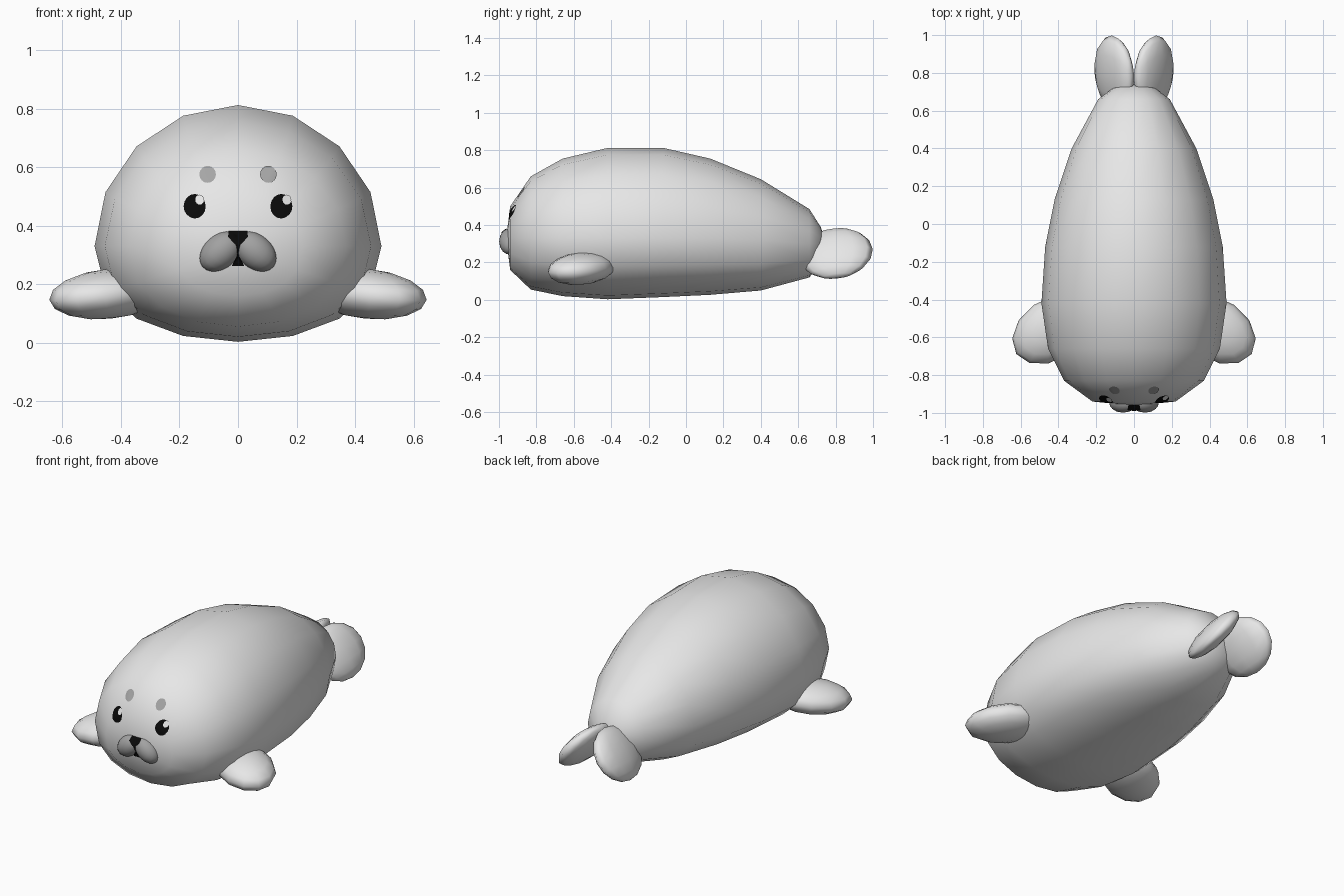
import bpy, bmesh
from math import sin, cos, pi, radians
from mathutils import Matrix, Vector, Euler
from mathutils.bvhtree import BVHTree

cube = bpy.data.objects.get("Cube")
if cube:
    bpy.data.objects.remove(cube, do_unlink=True)


def material(name, value):
    m = bpy.data.materials.new(name)
    m.use_nodes = True
    color = (value, value, value, 1)
    m.diffuse_color = color
    m.node_tree.nodes["Principled BSDF"].inputs["Base Color"].default_value = color
    return m


FUR = material("pale fur", 0.8)
GREY = material("muzzle grey", 0.36)
BROW = material("brow grey", 0.38)
BLACK = material("black", 0.003)


def finish(name, bm, mat, recalc=True):
    if recalc:
        bmesh.ops.recalc_face_normals(bm, faces=bm.faces)
    for f in bm.faces:
        f.smooth = True
    mesh = bpy.data.meshes.new(name)
    bm.to_mesh(mesh)
    bm.free()
    mesh.materials.append(mat)
    obj = bpy.data.objects.new(name, mesh)
    bpy.context.collection.objects.link(obj)
    return obj


def loft_body(rings, nose_tip, tail_tip, sides=16):
    """Egg-shaped rings along y, closed by a point at each end."""
    bm = bmesh.new()
    loops = []
    for y, half_width, bottom, middle, top in rings:
        loop = []
        for i in range(sides):
            a = 2 * pi * i / sides
            c = cos(a)
            if c >= 0:
                z = middle + (top - middle) * c
            else:
                z = middle - (middle - bottom) * abs(c) ** 0.8
            loop.append(bm.verts.new((half_width * sin(a), y, z)))
        loops.append(loop)
    for a, b in zip(loops, loops[1:]):
        for i in range(sides):
            j = (i + 1) % sides
            bm.faces.new((a[i], a[j], b[j], b[i]))
    for loop, tip in ((loops[0], nose_tip), (loops[-1], tail_tip)):
        v = bm.verts.new(tip)
        for i in range(sides):
            bm.faces.new((loop[i], loop[(i + 1) % sides], v))
    return finish("body", bm, FUR)


def ellipsoid_pair(name, center, size, angles, mat, u=12, v=8):
    """An ellipsoid on the left and its mirror image on the right."""
    place = (Matrix.Translation(center)
             @ Euler([radians(a) for a in angles]).to_matrix().to_4x4()
             @ Matrix.Diagonal((*size, 1)))
    pair = []
    for side, s in (("left", 1), ("right", -1)):
        bm = bmesh.new()
        bmesh.ops.create_uvsphere(bm, u_segments=u, v_segments=v, radius=1)
        bm.transform(Matrix.Diagonal((s, 1, 1, 1)) @ place)
        pair.append(finish(side + "_" + name, bm, mat))
    return pair


# Body: y, half width, bottom, middle, top
body = loft_body([
    (-0.94, 0.22, 0.16, 0.33, 0.50),
    (-0.83, 0.37, 0.055, 0.33, 0.66),
    (-0.66, 0.455, 0.02, 0.33, 0.755),
    (-0.42, 0.49, 0.003, 0.33, 0.812),
    (-0.12, 0.47, 0.015, 0.33, 0.812),
    (0.13, 0.42, 0.027, 0.33, 0.755),
    (0.40, 0.33, 0.05, 0.32, 0.645),
    (0.66, 0.19, 0.12, 0.30, 0.485),
    (0.72, 0.11, 0.20, 0.30, 0.39),
], (0, -0.962, 0.33), (0, 0.75, 0.30))

# Flippers and muzzle
ellipsoid_pair("front_flipper", (0.44, -0.56, 0.167), (0.225, 0.16, 0.085),
               (0, 6, -35), FUR)
ellipsoid_pair("tail_flipper", (0.105, 0.80, 0.248), (0.06, 0.20, 0.16),
               (8, -35, -8), FUR)
muzzle = ellipsoid_pair("muzzle", (0.058, -0.945, 0.312), (0.083, 0.054, 0.058),
                        (0, 40, 0), GREY, 16, 12)


# Face markings: thin plates laid on the surface from the front
def surface_tree(objects):
    verts, polys = [], []
    for o in objects:
        base = len(verts)
        verts += [v.co.copy() for v in o.data.vertices]
        polys += [[base + i for i in p.vertices] for p in o.data.polygons]
    return BVHTree.FromPolygons(verts, polys)


face = surface_tree([body] + muzzle)


def marking(name, outline, mat, lift=0.004, steps=4):
    bm = bmesh.new()
    n = len(outline)
    cx = sum(p[0] for p in outline) / n
    cz = sum(p[1] for p in outline) / n

    def point(x, z):
        hit, normal, _, _ = face.ray_cast(Vector((x, -2, z)), Vector((0, 1, 0)))
        if normal.y > 0:
            normal = -normal
        return bm.verts.new(hit + normal * lift)

    center = point(cx, cz)
    inner = None
    for k in range(1, steps + 1):
        t = k / steps
        ring = [point(cx + (x - cx) * t, cz + (z - cz) * t) for x, z in outline]
        for i in range(n):
            j = (i + 1) % n
            if inner is None:
                bm.faces.new((center, ring[i], ring[j]))
            else:
                bm.faces.new((inner[i], ring[i], ring[j], inner[j]))
        inner = ring
    return finish(name, bm, mat, recalc=False)


def oval(x, z, rx, rz, n=16):
    return [(x + rx * cos(2 * pi * i / n), z + rz * sin(2 * pi * i / n))
            for i in range(n)]


for side, s in (("left", 1), ("right", -1)):
    marking(side + "_eye", oval(s * 0.147, 0.465, 0.037, 0.041), BLACK)
    marking(side + "_eye_glint", oval(s * 0.147 + 0.018, 0.485, 0.015, 0.017),
            FUR, lift=0.007)
    marking(side + "_brow", oval(s * 0.103, 0.573, 0.028, 0.029), BROW)

# Nose, the line below it and the mouth
marking("nose", [(-0.012, 0.335), (0.012, 0.335), (0.034, 0.36), (0.032, 0.378),
                 (0, 0.381), (-0.032, 0.378), (-0.034, 0.36)], BLACK)
marking("nose_line", [(-0.008, 0.275), (0.008, 0.275), (0.008, 0.34),
                      (-0.008, 0.34)], BLACK)
marking("mouth", [(-0.022, 0.262), (0.022, 0.262), (0.008, 0.295),
                  (-0.008, 0.295)], BLACK)
